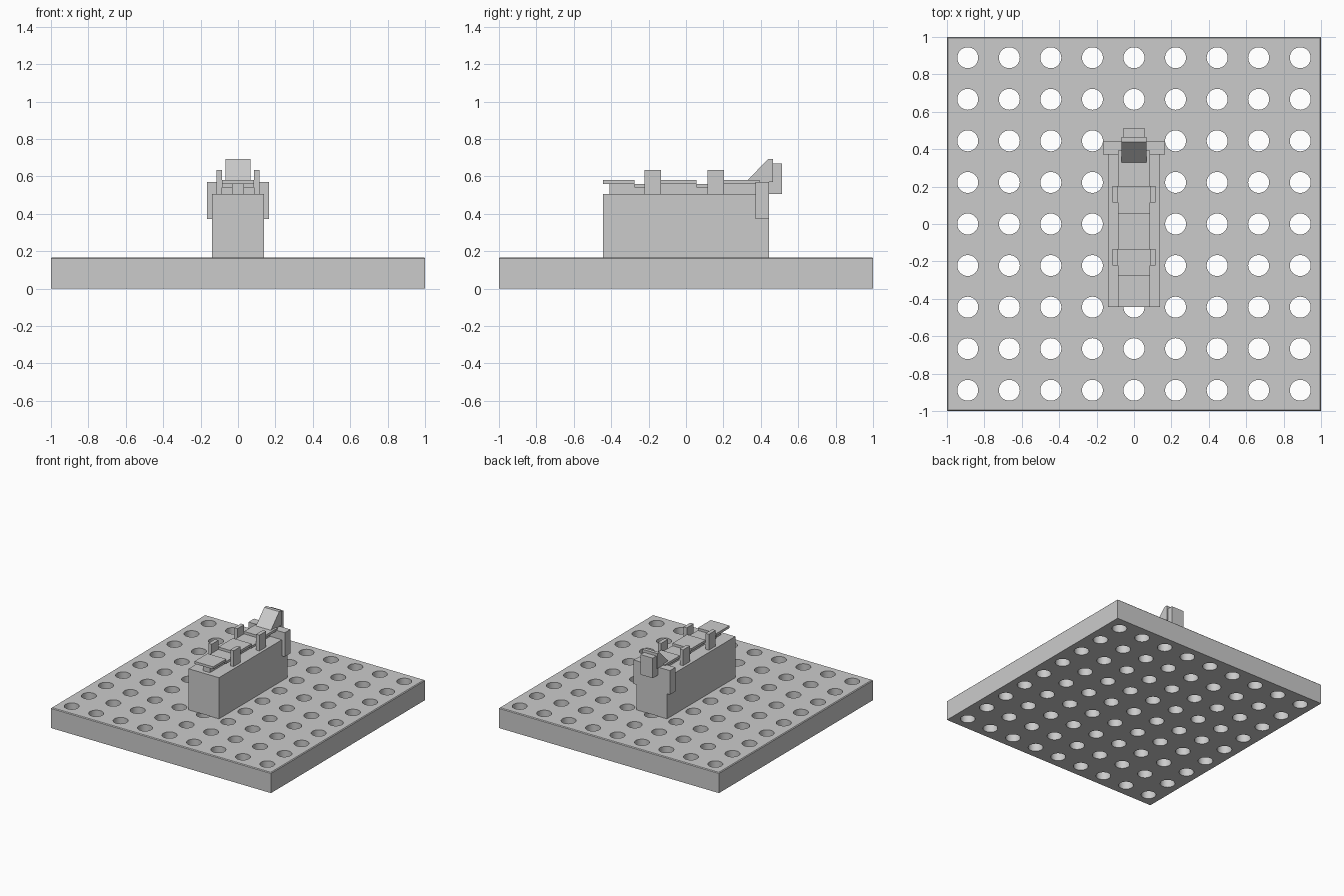
import bpy, bmesh
from math import sin, cos, tau, radians

if "Cube" in bpy.data.objects:
    bpy.data.objects.remove(bpy.data.objects["Cube"])


def finish(bm, name):
    bmesh.ops.remove_doubles(bm, verts=bm.verts, dist=1e-5)
    bmesh.ops.recalc_face_normals(bm, faces=bm.faces)
    me = bpy.data.meshes.new(name)
    bm.to_mesh(me)
    bm.free()
    ob = bpy.data.objects.new(name, me)
    bpy.context.collection.objects.link(ob)
    return ob


def prism(name, profile, x0, x1):
    """Extrude a (y, z) profile from x0 to x1."""
    bm = bmesh.new()
    a = [bm.verts.new((x0, y, z)) for y, z in profile]
    b = [bm.verts.new((x1, y, z)) for y, z in profile]
    bm.faces.new(a)
    bm.faces.new(b)
    for i in range(len(a)):
        j = (i + 1) % len(a)
        bm.faces.new((a[i], a[j], b[j], b[i]))
    return finish(bm, name)


def box(name, x0, x1, y0, y1, z0, z1):
    return prism(name, [(y0, z0), (y1, z0), (y1, z1), (y0, z1)], x0, x1)


# Base plate: 9 x 9 square cells, each pierced by a round hole, thin top chamfer
N, SEG, R = 9, 32, 0.056
PITCH = 2 / N
TOP, RIM, INSET = 0.167, 0.161, 0.994
bm = bmesh.new()


def clamp(v):
    return max(-INSET, min(INSET, v))


for i in range(N):
    for j in range(N):
        cx, cy = (i - 4) * PITCH, (j - 4) * PITCH
        rings = []
        for z in (0, TOP):
            inner, outer = [], []
            for k in range(SEG):
                c, s = cos(tau * k / SEG), sin(tau * k / SEG)
                f = PITCH / 2 / max(abs(c), abs(s))
                x, y = cx + f * c, cy + f * s
                if z:
                    x, y = clamp(x), clamp(y)
                inner.append(bm.verts.new((cx + R * c, cy + R * s, z)))
                outer.append(bm.verts.new((x, y, z)))
            rings.append((inner, outer))
        (bi, bo), (ti, to) = rings
        for k in range(SEG):
            m = (k + 1) % SEG
            bm.faces.new((bi[k], bi[m], bo[m], bo[k]))
            bm.faces.new((ti[k], to[k], to[m], ti[m]))
            bm.faces.new((bi[k], ti[k], ti[m], bi[m]))
bmesh.ops.remove_doubles(bm, verts=bm.verts, dist=1e-5)

# Plate sides and chamfer strip
corners = [(-1, -1), (1, -1), (1, 1), (-1, 1)]
levels = [[bm.verts.new((x * s, y * s, z)) for x, y in corners]
          for s, z in ((1, 0), (1, RIM), (INSET, TOP))]
for lo, hi in zip(levels, levels[1:]):
    for k in range(4):
        m = (k + 1) % 4
        bm.faces.new((lo[k], lo[m], hi[m], hi[k]))
plate = finish(bm, "base_plate")
bpy.context.view_layer.objects.active = plate
plate.select_set(True)
bpy.ops.object.shade_smooth_by_angle(angle=radians(30))
plate.select_set(False)

# Main block and the narrow spine on its top
box("main_block", -0.138, 0.138, -0.444, 0.444, TOP, 0.505)
box("spine", -0.032, 0.032, -0.41, 0.38, 0.505, 0.56)

# Top strip: raised lengths, with lower saddles in the gaps
for y0, y1 in ((-0.444, -0.275), (-0.135, 0.055), (0.2, 0.392)):
    box("top_strip", -0.085, 0.085, y0, y1, 0.56, 0.58)
for y0, y1 in ((-0.275, -0.135), (0.055, 0.2)):
    box("saddle", -0.085, 0.085, y0, y1, 0.54, 0.56)

# Side clips
for y in (-0.177, 0.158):
    for s in (-1, 1):
        x0, x1 = sorted((s * 0.085, s * 0.115))
        box("side_clip", x0, x1, y - 0.044, y + 0.044, 0.505, 0.635)

# Rear bracket: cross bar and lugs hanging down the sides
box("bracket_bar", -0.165, 0.165, 0.372, 0.444, 0.505, 0.57)
for s in (-1, 1):
    x0, x1 = sorted((s * 0.138, s * 0.165))
    box("bracket_lug", x0, x1, 0.372, 0.444, 0.373, 0.505)

# Sloped ramp and rear tab
prism("ramp", [(0.33, 0.58), (0.33, 0.57), (0.466, 0.57), (0.466, 0.692),
               (0.438, 0.692)], -0.068, 0.068)
box("rear_tab", -0.056, 0.056, 0.444, 0.512, 0.505, 0.67)
